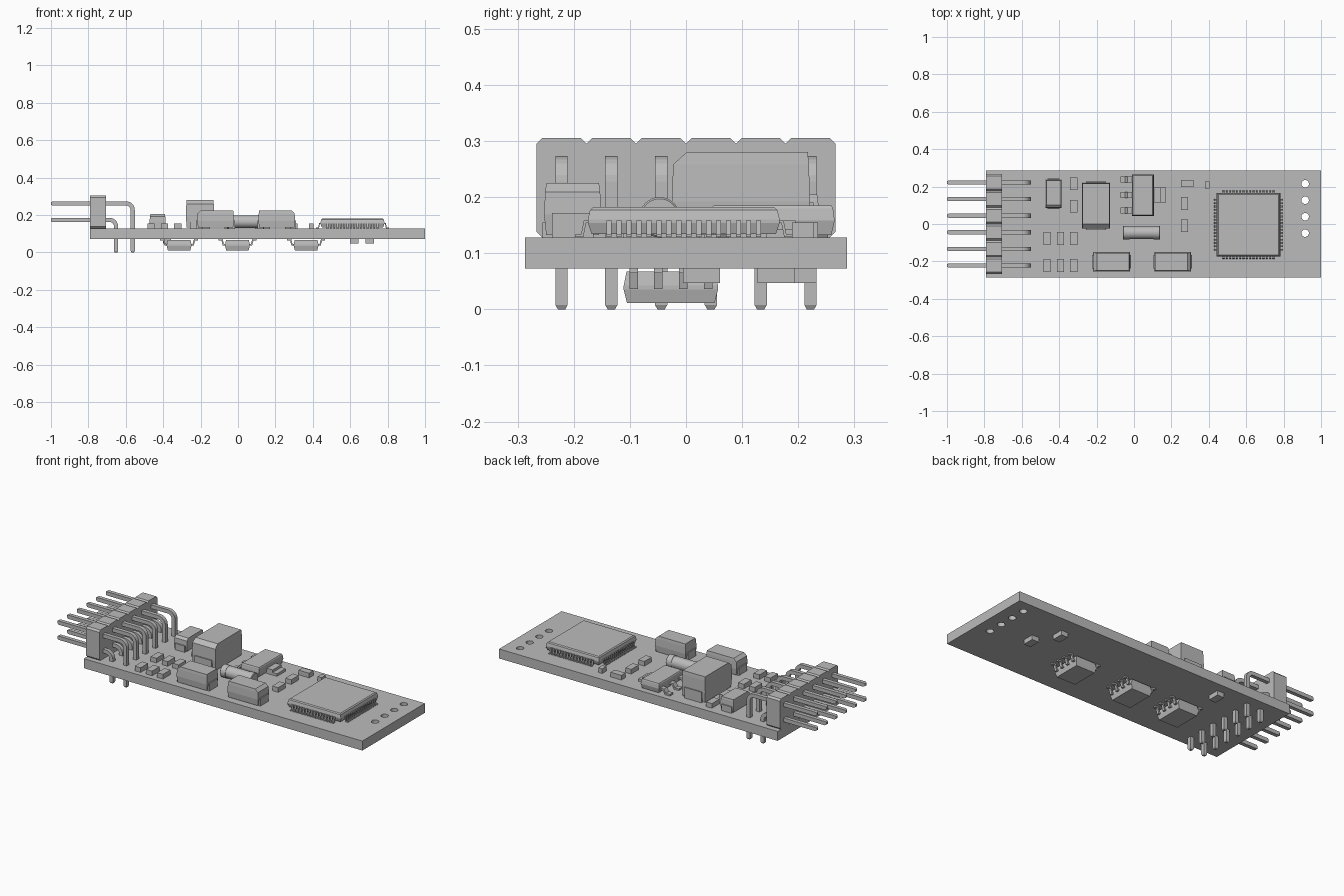
import bpy, bmesh
from math import sin, cos, pi, radians
from mathutils import Vector, Matrix

cube = bpy.data.objects.get("Cube")
if cube:
    bpy.data.objects.remove(cube, do_unlink=True)

grey = bpy.data.materials.new("plain_grey")
grey.use_nodes = True
grey.diffuse_color = (0.5, 0.5, 0.5, 1)
grey.node_tree.nodes["Principled BSDF"].inputs["Base Color"].default_value = (0.5, 0.5, 0.5, 1)

TOP, UNDER = 0.128, 0.073


def finish(name, bm, smooth=False):
    bmesh.ops.recalc_face_normals(bm, faces=bm.faces)
    mesh = bpy.data.meshes.new(name)
    bm.to_mesh(mesh)
    bm.free()
    mesh.materials.append(grey)
    obj = bpy.data.objects.new(name, mesh)
    bpy.context.collection.objects.link(obj)
    if smooth:
        bpy.ops.object.select_all(action='DESELECT')
        obj.select_set(True)
        bpy.context.view_layer.objects.active = obj
        bpy.ops.object.shade_smooth_by_angle(angle=radians(35))
    return obj


def skin(bm, rings):
    """Join rings of points into a closed solid."""
    loops = [[bm.verts.new(p) for p in ring] for ring in rings]
    for a, b in zip(loops, loops[1:]):
        for i in range(len(a)):
            j = (i + 1) % len(a)
            bm.faces.new((a[i], a[j], b[j], b[i]))
    bm.faces.new(loops[0])
    bm.faces.new(loops[-1])


def rect(x0, x1, y0, y1, z):
    return [(x0, y0, z), (x1, y0, z), (x1, y1, z), (x0, y1, z)]


def box(bm, x0, x1, y0, y1, z0, z1):
    skin(bm, [rect(x0, x1, y0, y1, z0), rect(x0, x1, y0, y1, z1)])


def tapered(bm, x0, x1, y0, y1, layers):
    """Stack of rectangles given as (height, inset)."""
    skin(bm, [rect(x0 + d, x1 - d, y0 + d, y1 - d, z) for z, d in layers])


def strip(bm, path, thick, width, place=Matrix(), taper=0):
    """Sweep a rectangular wire along an x-z path; ends may taper."""
    pts = [Vector((x, 0, z)) for x, z in path]
    rings = []
    for i, p in enumerate(pts):
        a = (p - pts[i - 1]).normalized() if i else None
        b = (pts[i + 1] - p).normalized() if i < len(pts) - 1 else None
        t = ((a or b) + (b or a)).normalized()
        mitre = 1 / max(0.5, t.dot(a or b))
        s = 1 - taper if i in (0, len(pts) - 1) else 1
        n = Vector((-t.z, 0, t.x)) * thick / 2 * s * mitre
        w = Vector((0, width / 2 * s, 0))
        rings.append([place @ (p + q) for q in (n + w, n - w, -n - w, w - n)])
    skin(bm, rings)


# Board with a row of round holes
bm = bmesh.new()
outlines = [[p[:2] for p in rect(-0.79, 1.0, -0.287, 0.287, 0)]]
for i in range(4):
    outlines.append([(0.915 + 0.02 * cos(k * pi / 12), 0.215 - 0.088 * i + 0.02 * sin(k * pi / 12))
                     for k in range(24)])
for line in outlines:
    vs = [bm.verts.new((x, y, UNDER)) for x, y in line]
    for i, v in enumerate(vs):
        bm.edges.new((vs[i - 1], v))
bmesh.ops.triangle_fill(bm, edges=bm.edges[:], use_beauty=True)
ext = bmesh.ops.extrude_face_region(bm, geom=bm.faces[:])
moved = [g for g in ext["geom"] if isinstance(g, bmesh.types.BMVert)]
bmesh.ops.translate(bm, verts=moved, vec=(0, 0, TOP - UNDER))
finish("circuit_board", bm)

# Header housing: six chamfered blocks in a row
PITCH = 0.0887
pin_rows = [(i - 2.5) * PITCH for i in range(6)]
bm = bmesh.new()
for y in pin_rows:
    h, c, z1 = PITCH / 2, 0.01, 0.305
    prof = [(-h + c, TOP), (h - c, TOP), (h, TOP + c), (h, z1 - c),
            (h - c, z1), (c - h, z1), (-h, z1 - c), (-h, TOP + c)]
    skin(bm, [[(x, y + a, z) for a, z in prof] for x in (-0.79, -0.705)])
finish("header_housing", bm)

# Bent header pins, two rows
bm = bmesh.new()
for y in pin_rows:
    for xd, zh in ((-0.563, 0.262), (-0.652, 0.174)):
        r = 0.035
        bend = [(xd - r + r * sin(k * pi / 12), zh - r + r * cos(k * pi / 12)) for k in range(7)]
        path = [(-1.0, zh), (-0.992, zh)] + bend + [(xd, 0.008), (xd, 0)]
        strip(bm, path, 0.022, 0.022, Matrix.Translation((0, y, 0)), taper=0.4)
finish("header_pins", bm)


# Moulded capacitors: waisted body, one chamfered end, end terminals
def capacitor(name, cx, cy, length, width, top, angle, chamfer, term_top):
    bm = bmesh.new()
    l, w = length / 2, width / 2
    mid = TOP + (top - TOP) * 0.42
    skin(bm, [rect(-l + d, l - d - e, -w + d, w - d, z) for z, d, e in
              ((TOP + 0.004, 0.006, 0), (mid, 0.002, 0),
               (top - chamfer, 0.004, 0), (top, 0.006, chamfer))])
    for s in (-1, 1):
        a, b = sorted((s * (l - 0.03), s * (l + 0.004)))
        box(bm, a, b, -w * 0.7, w * 0.7, TOP, term_top)
    bm.transform(Matrix.Translation((cx, cy, 0)) @ Matrix.Rotation(radians(angle), 4, 'Z'))
    finish(name, bm)


capacitor("large_capacitor", -0.203, 0.098, 0.25, 0.155, 0.28, -90, 0.022, 0.19)
capacitor("small_capacitor", -0.43, 0.162, 0.155, 0.09, 0.205, -90, 0.012, 0.165)
capacitor("front_capacitor_right", -0.12, -0.202, 0.2, 0.106, 0.225, 180, 0.016, 0.172)
capacitor("front_capacitor_left", 0.207, -0.202, 0.2, 0.106, 0.225, 0, 0.016, 0.172)

# Regulator with three leads and a heat tab
bm = bmesh.new()
tapered(bm, -0.012, 0.106, 0.043, 0.265,
        [(TOP + 0.004, 0.006), (0.158, 0), (0.18, 0.003), (0.185, 0.006)])
box(bm, 0.09, 0.17, 0.115, 0.195, TOP, 0.143)
box(bm, 0.09, 0.142, 0.115, 0.195, 0.143, 0.158)
for y in (0.072, 0.155, 0.238):
    strip(bm, [(0.01, 0.154), (-0.032, 0.154), (-0.045, 0.133), (-0.073, 0.133)],
          0.01, 0.03, Matrix.Translation((0, y, 0)))
finish("regulator", bm)

# Round diode lying on its side, with end caps
bm = bmesh.new()
stations = [(-0.06, 0.033), (-0.057, 0.036), (-0.025, 0.036), (-0.025, 0.034),
            (0.105, 0.034), (0.105, 0.036), (0.137, 0.036), (0.14, 0.033)]
skin(bm, [[(x, -0.047 + r * cos(k * pi / 16), 0.164 + r * sin(k * pi / 16)) for k in range(32)]
          for x, r in stations])
finish("round_diode", bm, smooth=True)

# Processor with sixteen gull-wing leads on each side
CX, CY = 0.612, -0.004
bm = bmesh.new()
tapered(bm, CX - 0.171, CX + 0.171, CY - 0.171, CY + 0.171,
        [(0.134, 0.007), (0.154, 0), (0.16, 0), (0.177, 0.004), (0.182, 0.01)])
finish("processor_body", bm)
bm = bmesh.new()
for side in range(4):
    for i in range(16):
        place = (Matrix.Translation((CX, CY, 0)) @ Matrix.Rotation(side * pi / 2, 4, 'Z')
                 @ Matrix.Translation((0, (i - 7.5) * 0.0178, 0)))
        strip(bm, [(0.16, 0.156), (0.176, 0.156), (0.181, 0.131), (0.194, 0.131)],
              0.005, 0.009, place)
finish("processor_leads", bm)

# Small flat chips on the upper face: centre x, centre y, size x, size y
bm = bmesh.new()
chips = [(x, y, 0.038, 0.068) for x in (-0.465, -0.392, -0.322) for y in (-0.078, -0.222)]
chips += [(-0.322, y, 0.038, 0.068) for y in (0.215, 0.095)]
chips += [(0.27, y, 0.038, 0.068) for y in (0.11, -0.01)]
chips += [(0.285, 0.216, 0.068, 0.038), (0.392, 0.208, 0.025, 0.038)]
for x, y, w, d in chips:
    box(bm, x - w / 2, x + w / 2, y - d / 2, y + d / 2, TOP, 0.155)
finish("upper_chips", bm)

# Small chips on the underside
bm = bmesh.new()
for x, y in ((0.705, 0.028), (0.622, 0.16), (-0.38, 0.2)):
    box(bm, x - 0.022, x + 0.022, y - 0.033, y + 0.033, 0.047, UNDER)
finish("under_chips", bm)

# Three eight-lead chips on the underside
for label, x in (("right", -0.315), ("middle", -0.003), ("left", 0.364)):
    bm = bmesh.new()
    tapered(bm, x - 0.066, x + 0.066, -0.111, 0.057,
            [(0.011, 0.006), (0.035, 0), (0.042, 0), (0.067, 0.005)])
    for s in (0, 1):
        for i in range(4):
            place = (Matrix.Translation((x, -0.027, 0)) @ Matrix.Rotation(s * pi, 4, 'Z')
                     @ Matrix.Translation((0, (i - 1.5) * 0.0443, 0)))
            strip(bm, [(0.055, 0.04), (0.075, 0.04), (0.083, 0.069), (0.102, 0.069)],
                  0.008, 0.015, place)
    finish("under_chip_" + label, bm)
